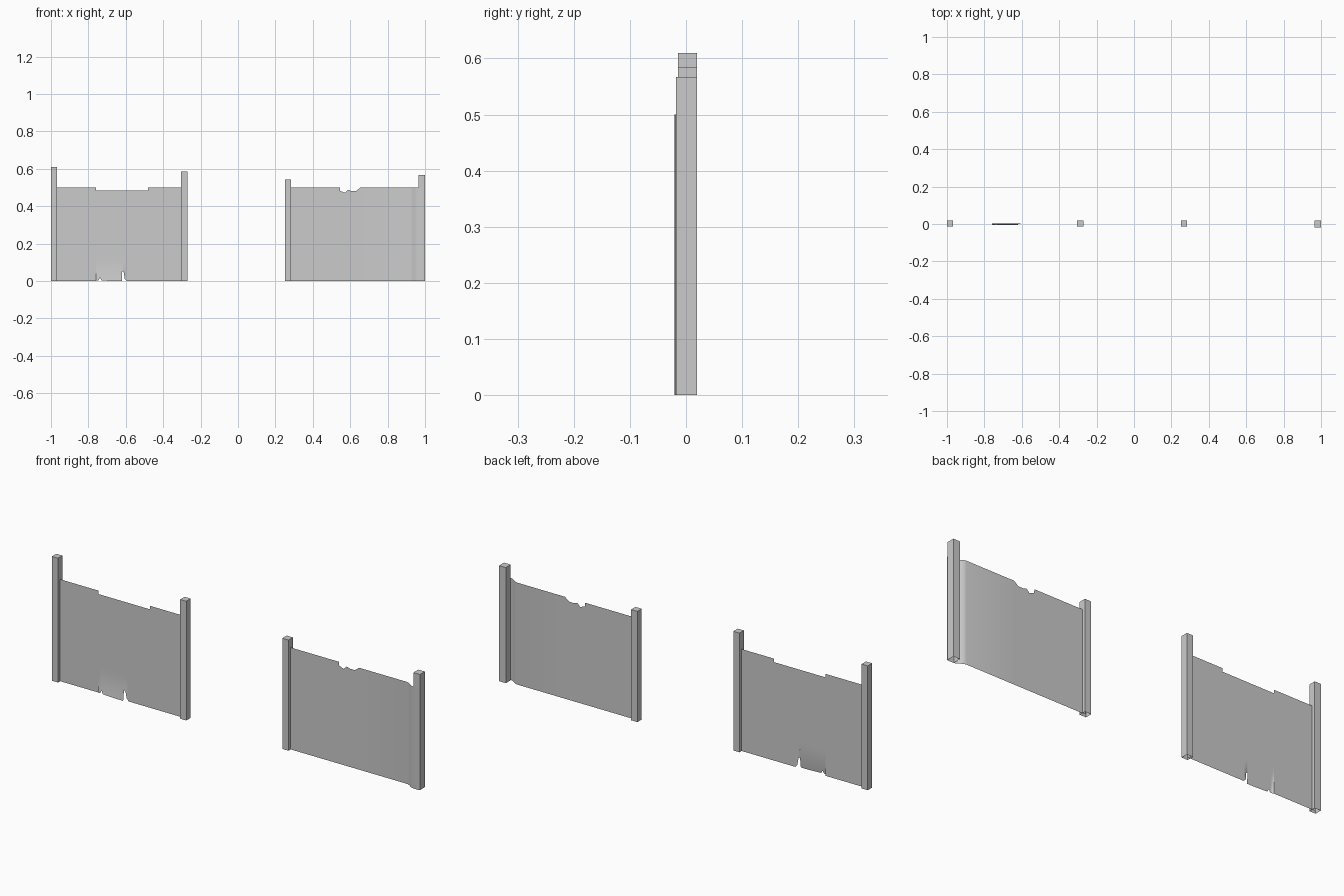
import bpy, bmesh
from mathutils import Vector

cube = bpy.data.objects.get("Cube")
if cube:
    bpy.data.objects.remove(cube, do_unlink=True)

grey = bpy.data.materials.new("plain grey")
grey.use_nodes = True
colour = (0.6, 0.6, 0.6, 1)
grey.diffuse_color = colour
grey.node_tree.nodes["Principled BSDF"].inputs["Base Color"].default_value = colour


def finish(name, bm, smooth=False):
    mesh = bpy.data.meshes.new(name)
    bm.to_mesh(mesh)
    bm.free()
    mesh.materials.append(grey)
    for face in mesh.polygons:
        face.use_smooth = smooth
    obj = bpy.data.objects.new(name, mesh)
    bpy.context.collection.objects.link(obj)
    return obj


def post(name, x0, x1, y0, y1, height):
    """Square post, open underneath."""
    bm = bmesh.new()
    bmesh.ops.create_cube(bm, size=1)
    bmesh.ops.scale(bm, verts=bm.verts, vec=(x1 - x0, y1 - y0, height))
    centre = Vector(((x0 + x1) / 2, (y0 + y1) / 2, height / 2))
    bmesh.ops.translate(bm, verts=bm.verts, vec=centre)
    bottom = [f for f in bm.faces if f.normal.z < -0.5]
    bmesh.ops.delete(bm, geom=bottom, context='FACES_ONLY')
    return finish(name, bm)


def sheet(name, columns, depth, rows=24):
    """Thin sheet through (x, bottom, top) columns, bent by depth(x, z)."""
    bm = bmesh.new()
    previous = None
    for x, low, high in columns:
        heights = [low + (high - low) * i / rows for i in range(rows + 1)]
        line = [bm.verts.new((x, depth(x, z), z)) for z in heights]
        # A repeated x starts a torn edge or step
        if previous and x - previous[0].co.x > 1e-6:
            for i in range(rows):
                bm.faces.new((previous[i], line[i], line[i + 1], previous[i + 1]))
        previous = line
    return finish(name, bm, smooth=True)


# Posts
post("right_panel_outer_post", -1.0, -0.967, -0.014, 0.02, 0.61)
post("right_panel_inner_post", -0.304, -0.271, -0.014, 0.02, 0.585)
post("left_panel_inner_post", 0.25, 0.284, -0.014, 0.02, 0.543)
post("left_panel_outer_post", 0.964, 1.0, -0.018, 0.02, 0.567)

TOP, DIP, BACK = 0.5, 0.483, 0.003


# Right sheet: lowered top edge and a torn flap curling forward at the foot
def flap_depth(x, z):
    if -0.758 < x < -0.606:
        return BACK - 0.009 * max(0, 1 - z / 0.12) ** 2
    return BACK


sheet("right_panel_sheet", [
    (-0.985, 0, TOP), (-0.76, 0, TOP),
    (-0.76, 0, DIP), (-0.757, 0.004, DIP), (-0.745, 0.004, DIP),
    (-0.738, 0.018, DIP), (-0.73, 0.003, DIP), (-0.69, 0.001, DIP),
    (-0.65, 0, DIP), (-0.619, 0, DIP),
    (-0.619, 0.052, DIP), (-0.61, 0.045, DIP), (-0.606, 0.012, DIP),
    (-0.595, 0, DIP), (-0.48, 0, DIP),
    (-0.48, 0, TOP), (-0.285, 0, TOP)], flap_depth)


# Left sheet: chipped top edge, and its outer end folded across the post front
def fold_depth(x, z):
    t = min(1, max(0, (x - 0.915) / 0.05))
    return BACK - 0.0235 * t * t * (3 - 2 * t)


chip = [(0.267, TOP), (0.545, TOP), (0.546, 0.482), (0.572, 0.472),
        (0.588, 0.488), (0.605, 0.482), (0.632, 0.482), (0.655, TOP), (0.915, TOP)]
fold = [(0.915 + 0.01 * i, TOP) for i in range(1, 6)] + [(1.0, TOP)]
sheet("left_panel_sheet", [(x, 0, top) for x, top in chip + fold], fold_depth)
